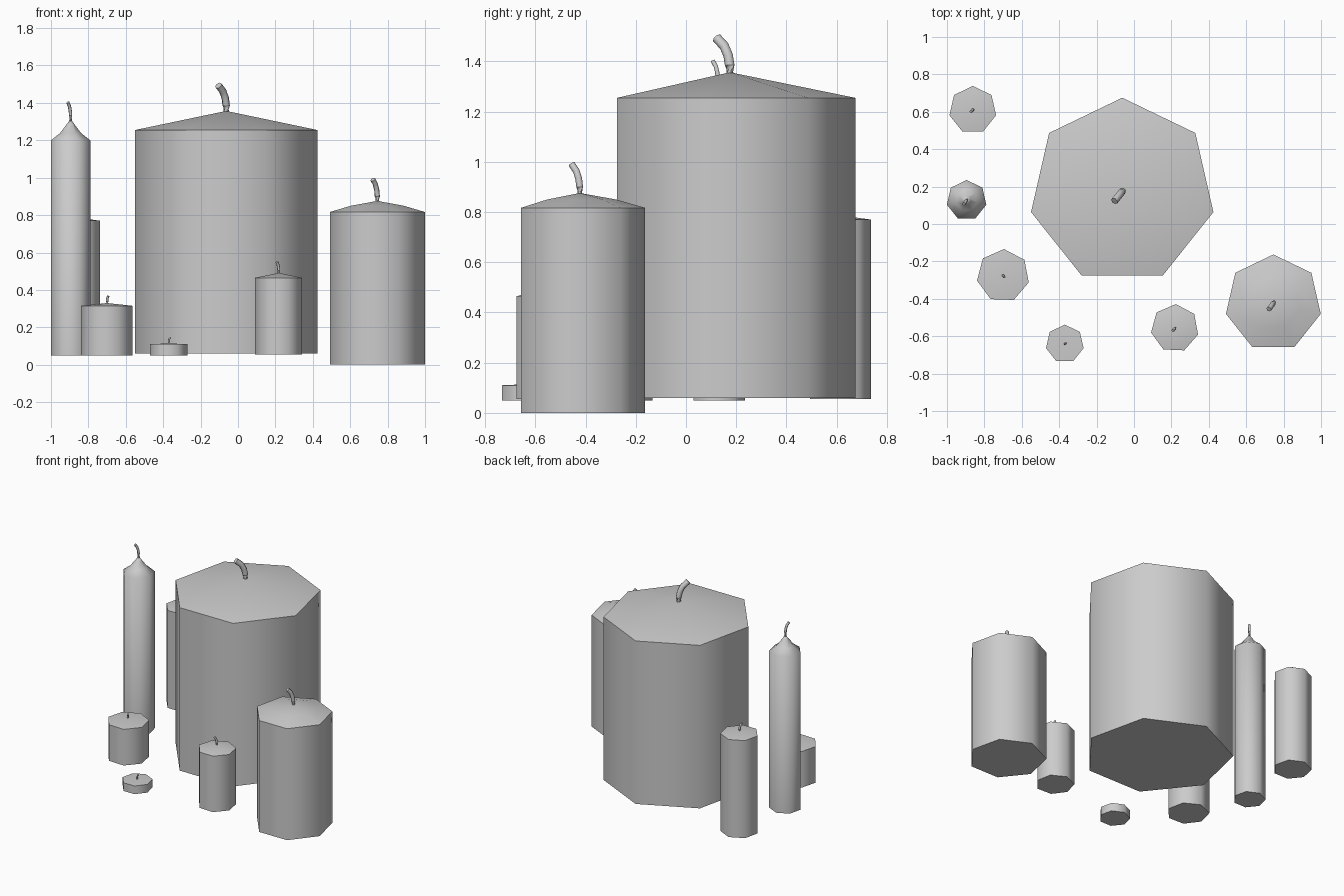
import bpy, bmesh
from math import pi, sin, cos, radians
from mathutils import Vector

if "Cube" in bpy.data.objects:
    bpy.data.objects.remove(bpy.data.objects["Cube"])

SIDES = 7


def finish(bm, name):
    bmesh.ops.recalc_face_normals(bm, faces=bm.faces)
    mesh = bpy.data.meshes.new(name)
    bm.to_mesh(mesh)
    bm.free()
    ob = bpy.data.objects.new(name, mesh)
    bpy.context.collection.objects.link(ob)
    bpy.ops.object.select_all(action='DESELECT')
    ob.select_set(True)
    bpy.context.view_layer.objects.active = ob
    bpy.ops.object.shade_smooth_by_angle(angle=radians(60))


def bridge(bm, a, b):
    n = len(a)
    for i in range(n):
        bm.faces.new((a[i], a[(i + 1) % n], b[(i + 1) % n], b[i]))


def candle_body(name, x, y, profile, apex, turn=0):
    # Seven-sided lathe: stacked (radius, z) rings, closed base, pointed top
    bm = bmesh.new()
    rings = []
    for r, z in profile:
        angles = [pi / 2 + radians(turn) + 2 * pi * i / SIDES for i in range(SIDES)]
        rings.append([bm.verts.new((x + r * cos(a), y + r * sin(a), z)) for a in angles])
    for a, b in zip(rings, rings[1:]):
        bridge(bm, a, b)
    bm.faces.new(rings[0])
    tip = bm.verts.new((x, y, apex))
    top = rings[-1]
    for i in range(SIDES):
        bm.faces.new((top[i], top[(i + 1) % SIDES], tip))
    finish(bm, name)


def wick(name, x, y, z, height, radius, lean):
    # Thin tube that rises straight and then bends over
    steps = [(0, -0.12), (0, 0.2), (0.12, 0.48), (0.42, 0.74), (1, 0.97)]
    path = [Vector((x + lean[0] * s, y + lean[1] * s, z + height * h)) for s, h in steps]
    bm = bmesh.new()
    rings = []
    for k, p in enumerate(path):
        d = path[min(k + 1, len(path) - 1)] - path[max(k - 1, 0)]
        q = d.to_track_quat('Z', 'Y')
        rings.append([bm.verts.new(p + q @ Vector((radius * cos(2 * pi * i / SIDES),
                                                   radius * sin(2 * pi * i / SIDES), 0)))
                      for i in range(SIDES)])
    for a, b in zip(rings, rings[1:]):
        bridge(bm, a, b)
    bm.faces.new(rings[0])
    bm.faces.new(rings[-1])
    finish(bm, name)


# name, x, y, profile (radius, z), apex z, turn, wick height, wick radius, wick lean
candles = [
    ("large_pillar_candle", -0.063, 0.175, [(0.5, 0.06), (0.5, 1.255)],
     1.357, 0, 0.14, 0.02, (-0.042, -0.052)),
    ("medium_pillar_candle", 0.745, -0.423, [(0.26, 0), (0.26, 0.817), (0.145, 0.85)],
     0.876, 0, 0.118, 0.014, (-0.024, -0.032)),
    ("taper_candle", -0.895, 0.127,
     [(0.108, 0.05), (0.108, 1.2), (0.058, 1.238), (0.022, 1.285)],
     1.315, 0, 0.09, 0.009, (-0.015, -0.02)),
    ("back_candle", -0.862, 0.61, [(0.128, 0.055), (0.128, 0.77)],
     0.787, 0, 0.055, 0.008, (-0.01, -0.01)),
    ("short_candle", -0.7, -0.276, [(0.142, 0.05), (0.142, 0.315)],
     0.33, -2, 0.038, 0.007, (0.006, -0.008)),
    ("tea_light", -0.37, -0.641, [(0.103, 0.05), (0.103, 0.11)],
     0.114, 0, 0.034, 0.005, (0.008, 0.004)),
    ("small_candle", 0.218, -0.557, [(0.129, 0.055), (0.129, 0.465)],
     0.491, -2.5, 0.06, 0.008, (-0.01, -0.013)),
]
for name, x, y, profile, apex, turn, height, radius, lean in candles:
    candle_body(name, x, y, profile, apex, turn)
    wick(name + "_wick", x, y, apex, height, radius, lean)
